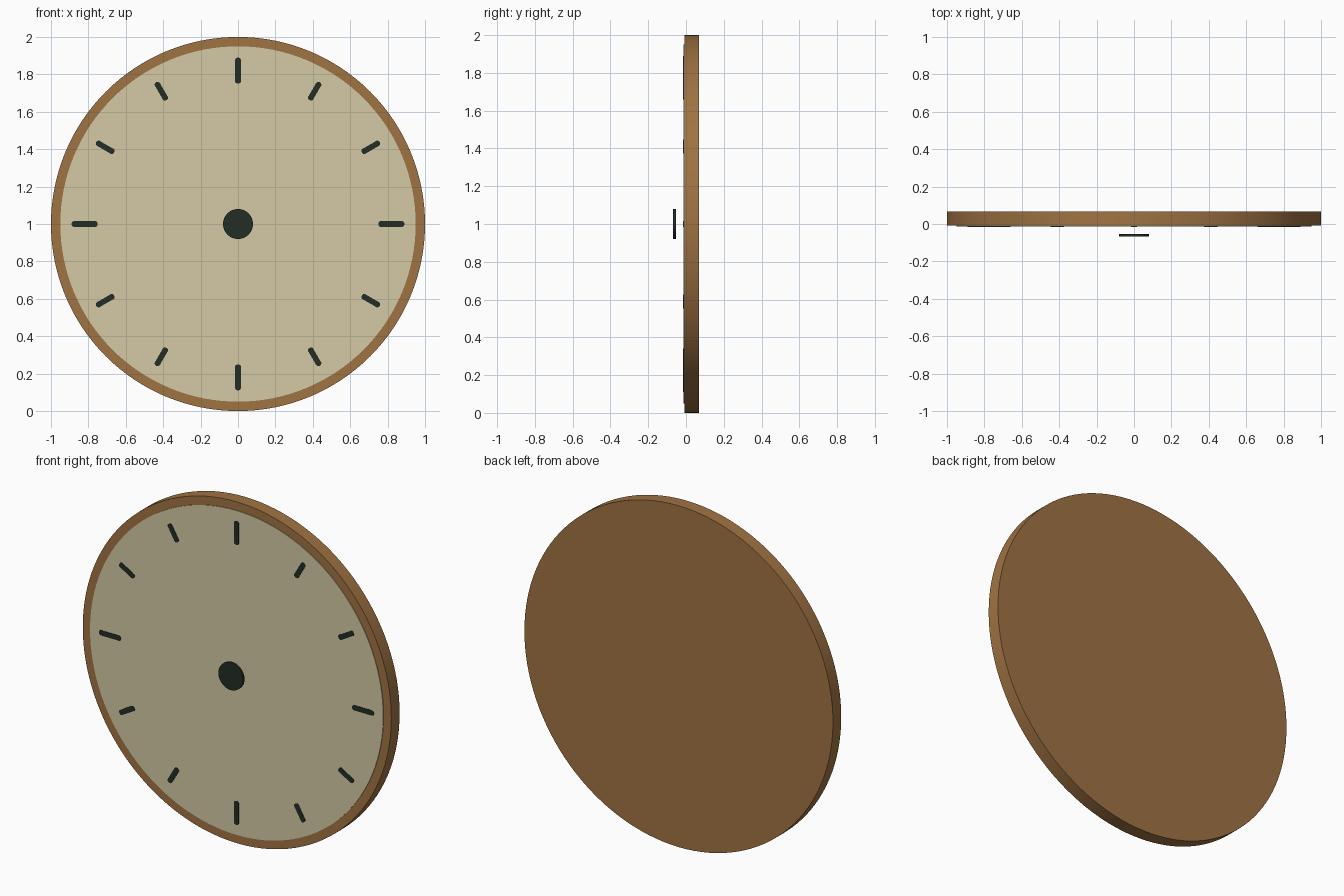
import bpy, bmesh, math
from mathutils import Matrix, Vector

if "Cube" in bpy.data.objects:
    bpy.data.objects.remove(bpy.data.objects["Cube"])


def material(name, rgb):
    m = bpy.data.materials.new(name)
    lin = [((c / 255 + 0.055) / 1.055) ** 2.4 for c in rgb]
    m.diffuse_color = (*lin, 1)
    m.use_nodes = True
    m.node_tree.nodes["Principled BSDF"].inputs["Base Color"].default_value = m.diffuse_color
    return m


wood = material("brown_wood", (160, 115, 67))
cream = material("cream_dial", (213, 201, 165))
dark = material("dark_green_black", (34, 45, 37))


def finish(bm, name, mat):
    me = bpy.data.meshes.new(name)
    bm.to_mesh(me)
    bm.free()
    me.materials.append(mat)
    ob = bpy.data.objects.new(name, me)
    bpy.context.collection.objects.link(ob)
    bpy.ops.object.select_all(action='DESELECT')
    ob.select_set(True)
    bpy.context.view_layer.objects.active = ob
    bpy.ops.object.shade_smooth_by_angle(angle=math.radians(30))
    return ob


def disc(name, radius, y0, y1, mat, sides=128):
    """Solid disc facing -y, centred at z = 1."""
    bm = bmesh.new()
    place = Matrix.Translation((0, (y0 + y1) / 2, 1)) @ Matrix.Rotation(math.pi / 2, 4, 'X')
    bmesh.ops.create_cone(bm, cap_ends=True, segments=sides, radius1=radius,
                          radius2=radius, depth=y1 - y0, matrix=place)
    return finish(bm, name, mat)


def marker(name, hour, r0, r1, width, y0, y1):
    """Radial bar with rounded ends."""
    bm = bmesh.new()
    hw, cap = width / 2, 0.01
    outline = []
    for end, sign in ((r1 - cap, 1), (r0 + cap, -1)):
        for i in range(7):
            a = math.pi * i / 6
            outline.append((sign * hw * math.cos(a), end + sign * cap * math.sin(a)))
    turn = Matrix.Translation((0, 0, 1)) @ Matrix.Rotation(math.radians(30 * hour), 4, 'Y')
    face = bm.faces.new([bm.verts.new(turn @ Vector((x, y0, z))) for x, z in outline])
    ext = bmesh.ops.extrude_face_region(bm, geom=[face])
    bmesh.ops.translate(bm, vec=(0, y1 - y0, 0),
                        verts=[v for v in ext['geom'] if isinstance(v, bmesh.types.BMVert)])
    bmesh.ops.recalc_face_normals(bm, faces=bm.faces)
    return finish(bm, name, dark)


# Wooden body, dial plate and floating centre hub
disc("case", 1.0, -0.009, 0.068, wood)
disc("dial", 0.95, -0.013, -0.006, cream)
disc("centre_hub", 0.08, -0.068, -0.053, dark, 64)

# Hour markers, longer at the quarters
for h in range(12):
    if h % 3 == 0:
        marker(f"quarter_marker_{h}", h, 0.75, 0.89, 0.03, -0.0155, -0.010)
    else:
        marker(f"hour_marker_{h}", h, 0.765, 0.875, 0.03, -0.0155, -0.010)
